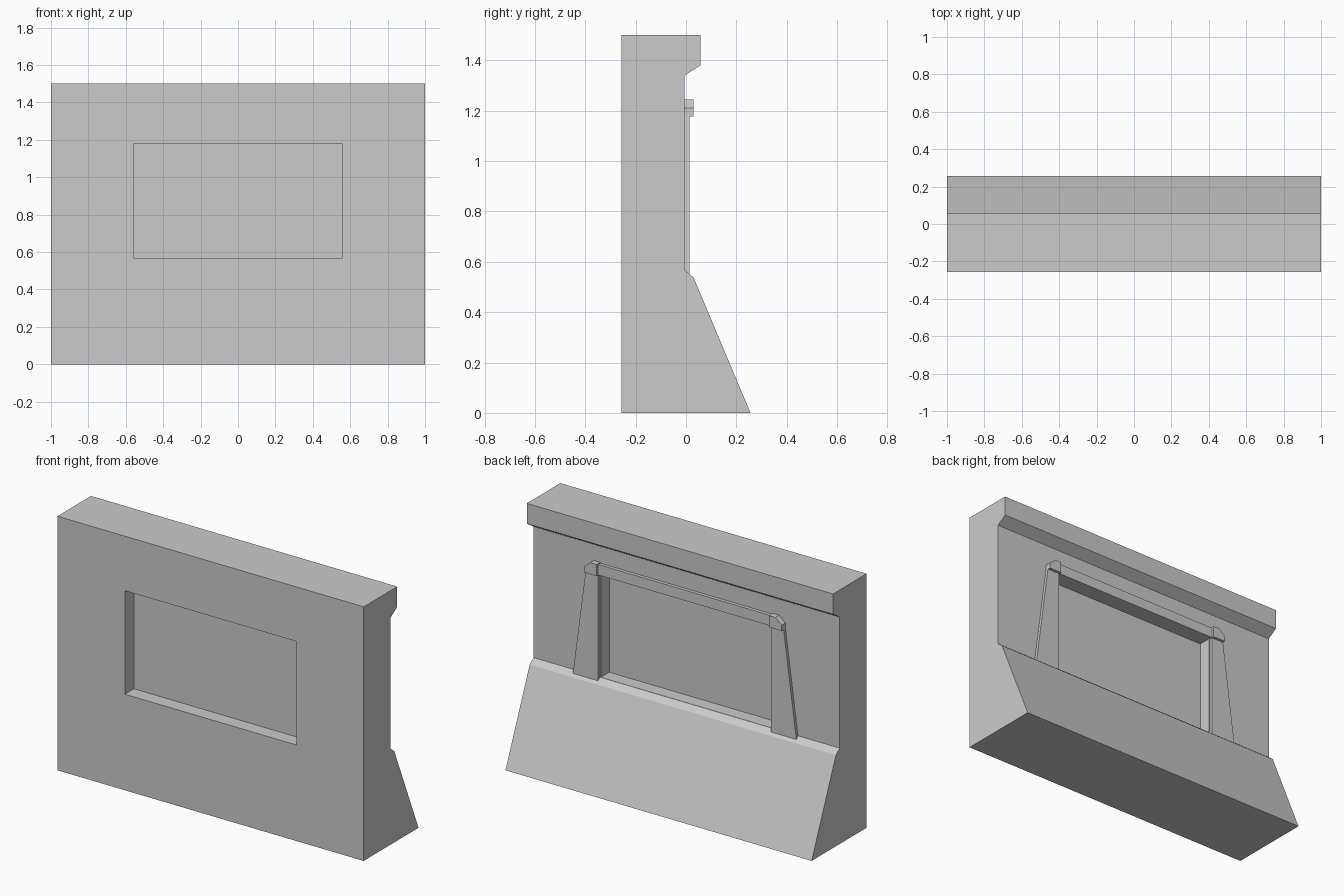
import bpy, bmesh
from mathutils import Vector

if "Cube" in bpy.data.objects:
    bpy.data.objects.remove(bpy.data.objects["Cube"])


def prism(name, profile, axis, lo, hi, mirror=False):
    """Extrude a profile: axis 'x' takes (y, z) points, axis 'y' takes (x, z)."""
    bm = bmesh.new()
    place = (lambda a, b: (lo, a, b)) if axis == 'x' else (lambda a, b: (a, lo, b))
    face = bm.faces.new([bm.verts.new(place(a, b)) for a, b in profile])
    ext = bmesh.ops.extrude_face_region(bm, geom=[face])
    step = Vector((hi - lo, 0, 0)) if axis == 'x' else Vector((0, hi - lo, 0))
    bmesh.ops.translate(bm, vec=step,
                        verts=[g for g in ext['geom'] if isinstance(g, bmesh.types.BMVert)])
    bmesh.ops.recalc_face_normals(bm, faces=bm.faces)
    mesh = bpy.data.meshes.new(name)
    bm.to_mesh(mesh)
    bm.free()
    ob = bpy.data.objects.new(name, mesh)
    bpy.context.collection.objects.link(ob)
    if mirror:
        ob.modifiers.new("mirror", 'MIRROR')
    return ob


def rect(a0, b0, a1, b1):
    return [(a0, b0), (a1, b0), (a1, b1), (a0, b1)]


# Wall section with sloped base, narrow ledge and overhanging cap
wall = prism("wall", [(-0.256, 0), (0.256, 0), (0.03, 0.538), (-0.005, 0.566),
                      (-0.005, 1.34), (0.057, 1.38), (0.057, 1.5), (-0.256, 1.5)],
             'x', -1, 1)

# Recesses on both sides, leaving a thin panel between them
opening = rect(-0.56, 0.567, 0.56, 1.178)
for side, lo, hi in (("front", -0.4, -0.172), ("back", -0.084, 0.2)):
    cutter = prism(side + "_recess_cutter", opening, 'y', lo, hi)
    cutter.hide_render = True
    cut = wall.modifiers.new(side + "_recess", 'BOOLEAN')
    cut.operation = 'DIFFERENCE'
    cut.solver = 'EXACT'
    cut.object = cutter
bpy.context.view_layer.objects.active = wall
for m in list(wall.modifiers):
    bpy.ops.object.modifier_apply(modifier=m.name)
for ob in [o for o in bpy.data.objects if o.name.endswith("cutter")]:
    bpy.data.objects.remove(ob)

# Back frame: tapered legs, corner blocks and the bar between them
prism("frame_leg", [(0.565, 0.55), (0.73, 0.55), (0.645, 1.19), (0.565, 1.19)],
      'y', -0.008, 0.013, mirror=True)
prism("frame_corner", [(0.563, 1.177), (0.646, 1.177), (0.646, 1.21),
                       (0.605, 1.245), (0.563, 1.245)], 'y', -0.008, 0.03, mirror=True)
prism("frame_bar", rect(-0.57, 1.178, 0.57, 1.24), 'y', -0.008, 0.015)
